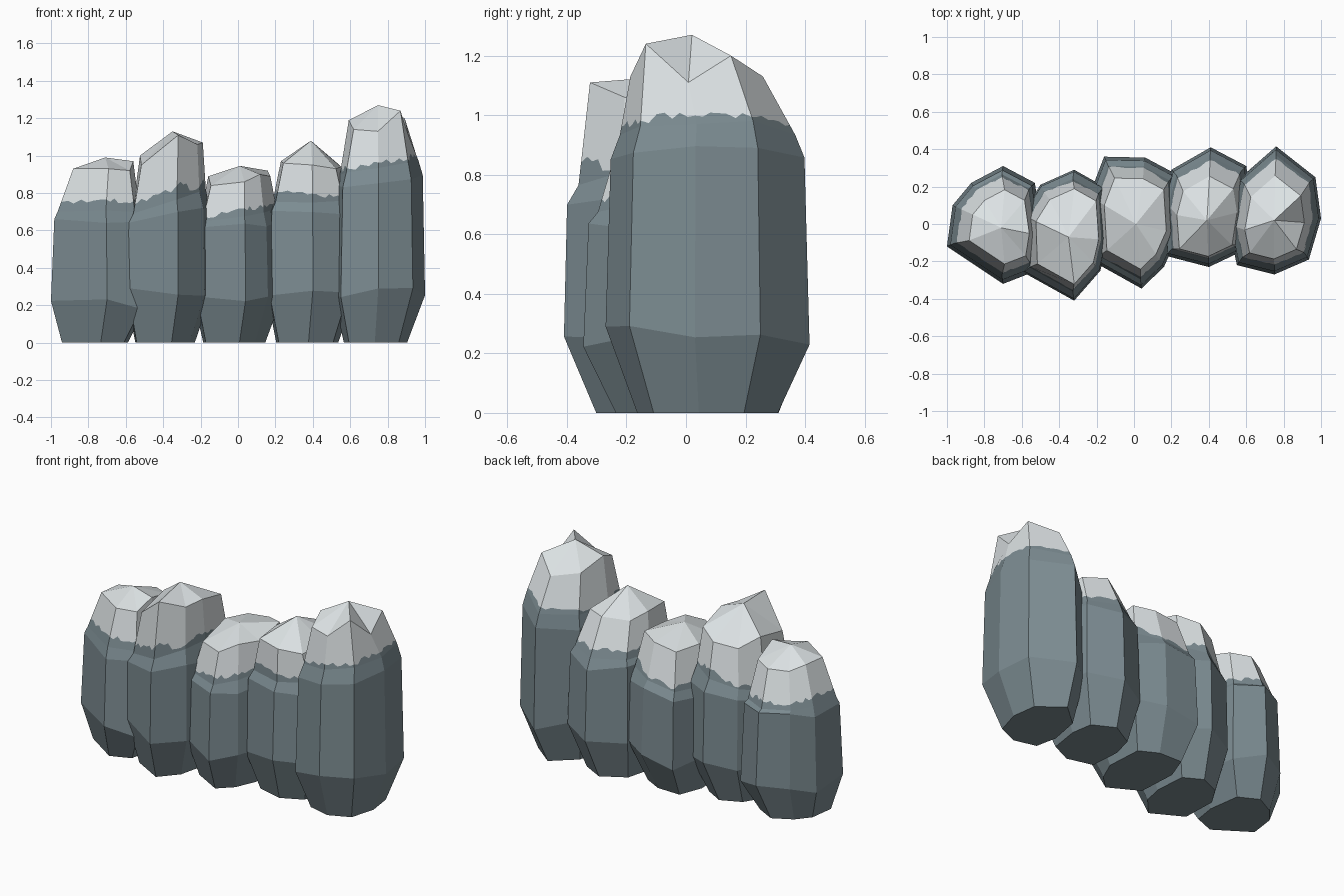
import bpy, bmesh, random
from mathutils import Vector

random.seed(11)
cube = bpy.data.objects.get("Cube")
if cube:
    bpy.data.objects.remove(cube)


def material(name, colour):
    mat = bpy.data.materials.new(name)
    mat.use_nodes = True
    mat.diffuse_color = colour
    node = mat.node_tree.nodes["Principled BSDF"]
    node.inputs["Base Color"].default_value = colour
    node.inputs["Roughness"].default_value = 0.9
    return mat


STONE, SNOW = 0, 1
materials = [material("slate_stone", (0.2, 0.26, 0.285, 1)),
             material("pale_snow", (0.72, 0.765, 0.78, 1))]
STEPS = 7  # points along each side of the ragged snow edge


def rock(name, outline, apex, belly_z, neck_z, neck_scale,
         snow_z, snow_tilt, crown_scale, crown):
    """Faceted boulder: outline runs clockwise from the back left corner,
    crown gives the height of each corner of the snow cap."""
    xs, ys = zip(*outline)
    centre = Vector(((min(xs) + max(xs)) / 2, (min(ys) + max(ys)) / 2))
    half_width = (max(xs) - min(xs)) / 2
    crown_centre = centre.lerp(Vector(apex[:2]), 0.7)
    sides = len(outline)
    bm = bmesh.new()

    def ring(scale, heights, middle=centre):
        points = [middle + (Vector(p) - centre) * scale for p in outline]
        return [bm.verts.new((p.x, p.y, z)) for p, z in zip(points, heights)]

    def level(z, jitter, tilt=0):
        return [z + tilt * (x - centre.x) / half_width
                + random.uniform(-jitter, jitter) for x in xs]

    def face(verts, index):
        bm.faces.new(verts).material_index = index

    # Stone body and the hidden corners of the snow cap
    base = ring(0.69, level(0, 0), centre - Vector((0.02, 0)))
    belly = ring(1.0, level(belly_z, 0.035))
    neck = ring(neck_scale, level(neck_z, 0.02, snow_tilt / 2))
    line = ring(0.86, level(snow_z, 0.01, snow_tilt))
    top = ring(crown_scale, crown, crown_centre)
    tip = bm.verts.new(apex)

    # Ragged edge where snow meets stone, shared at the corners
    corner_t = [random.uniform(0.04, 0.26) for _ in outline]
    corners = [bm.verts.new(a.co.lerp(b.co, t))
               for a, b, t in zip(line, top, corner_t)]

    face(base, STONE)
    for i in range(sides):
        j = (i + 1) % sides
        for low, high in ((base, belly), (belly, neck), (neck, line)):
            face((low[i], high[i], high[j], low[j]), STONE)
        edge = [corners[i]]
        for k in range(1, STEPS):
            s = k / STEPS
            t = corner_t[i] * (1 - s) + corner_t[j] * s
            t = max(0.02, t + random.uniform(-0.07, 0.07))
            low = line[i].co.lerp(line[j].co, s)
            high = top[i].co.lerp(top[j].co, s)
            edge.append(bm.verts.new(low.lerp(high, t)))
        edge.append(corners[j])
        face([line[i]] + edge + [line[j]], STONE)
        face([top[j]] + edge[::-1] + [top[i]], SNOW)
        face((top[i], tip, top[j]), SNOW)

    bmesh.ops.recalc_face_normals(bm, faces=bm.faces)
    mesh = bpy.data.meshes.new(name)
    bm.to_mesh(mesh)
    bm.free()
    for mat in materials:
        mesh.materials.append(mat)
    obj = bpy.data.objects.new(name, mesh)
    bpy.context.collection.objects.link(obj)


# Five boulders in a row, from the right end to the left end
rock("far_right_rock",
     [(-.87, .22), (-.7, .31), (-.53, .22), (-.49, -.06),
      (-.52, -.25), (-.7, -.32), (-1, -.12), (-.97, .1)],
     (-.71, -.02, .99), .21, .66, .93, .7, 0,
     .63, [.9, .91, .92, .97, .92, .93, .93, .93])
rock("right_rock",
     [(-.5, .21), (-.32, .29), (-.16, .2), (-.14, -.08),
      (-.18, -.25), (-.32, -.41), (-.59, -.26), (-.6, .05)],
     (-.35, -.07, 1.13), .26, .68, .97, .75, .06,
     .73, [.95, .98, 1.02, 1.07, 1.06, 1.11, .95, 1])
rock("middle_rock",
     [(-.16, .36), (.06, .355), (.22, .27), (.24, -.05),
      (.16, -.23), (.04, -.345), (-.22, -.2), (-.24, .15)],
     (.01, 0, .945), .23, .63, .95, .68, .03,
     .69, [.88, .9, .92, .89, .9, .86, .84, .89])
rock("left_rock",
     [(.2, .29), (.41, .41), (.6, .31), (.63, .12),
      (.59, -.14), (.4, -.23), (.17, -.17), (.15, .1)],
     (.39, .02, 1.08), .26, .7, .95, .75, 0,
     .67, [.95, .97, .96, .94, .93, .95, .96, .97])
rock("far_left_rock",
     [(.56, .24), (.76, .415), (.97, .25), (1, .03),
      (.935, -.19), (.75, -.27), (.55, -.22), (.51, -.03)],
     (.75, .02, 1.27), .26, .86, .95, .94, .04,
     .65, [1.14, 1.13, 1.2, 1.11, 1.24, 1.13, 1.14, 1.19])
